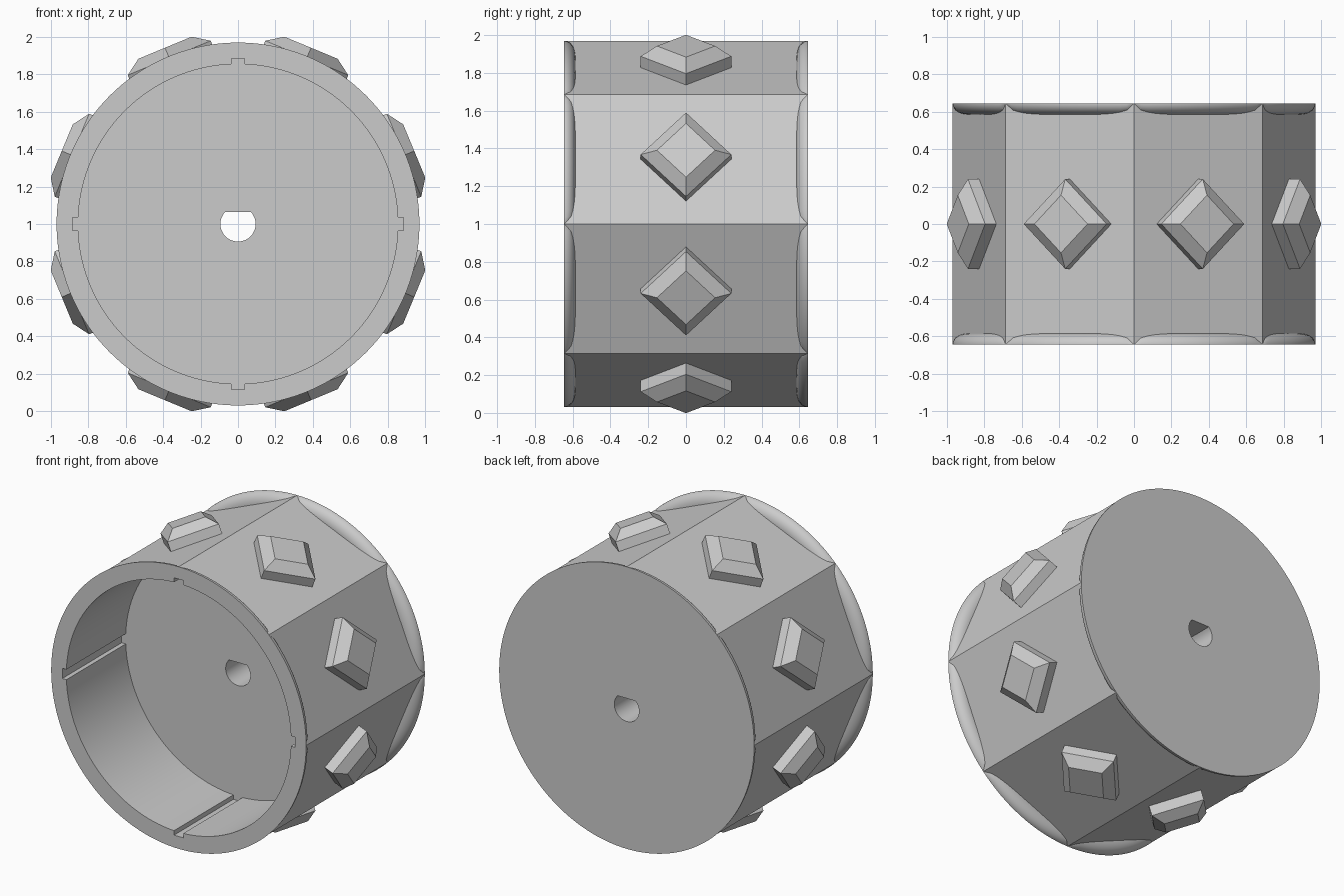
import bpy, bmesh
from math import sin, cos, pi, sqrt, asin, acos, radians
from mathutils import Vector, Matrix

cube = bpy.data.objects.get("Cube")
if cube:
    bpy.data.objects.remove(cube, do_unlink=True)

R, HALF = 0.97, 0.645             # rim radius, half width
APOTHEM = R * cos(pi / 8)         # distance to the eight flats
LIP = 0.06                        # width of the rounded rim lip
CENTRE = Vector((0, 0, 1))

grey = bpy.data.materials.new("plain_grey")
grey.use_nodes = True
colour = (0.6, 0.6, 0.6, 1)
grey.diffuse_color = colour
grey.node_tree.nodes["Principled BSDF"].inputs["Base Color"].default_value = colour


def loft(name, loops, matrix=None):
    """Skin a stack of equal-length closed loops and cap both ends."""
    bm = bmesh.new()
    rows = [[bm.verts.new(p) for p in loop] for loop in loops]
    n = len(rows[0])
    for a, b in zip(rows, rows[1:]):
        for i in range(n):
            j = (i + 1) % n
            bm.faces.new((a[i], a[j], b[j], b[i]))
    bm.faces.new(rows[0][::-1])
    bm.faces.new(rows[-1])
    bmesh.ops.remove_doubles(bm, verts=bm.verts, dist=1e-5)
    bmesh.ops.recalc_face_normals(bm, faces=bm.faces)
    if matrix:
        bm.transform(matrix)
    mesh = bpy.data.meshes.new(name)
    bm.to_mesh(mesh)
    bm.free()
    obj = bpy.data.objects.new(name, mesh)
    bpy.context.collection.objects.link(obj)
    mesh.materials.append(grey)
    return obj


def prism(name, outline, y0, y1):
    """Extrude an (x, z) outline along y."""
    return loft(name, [[CENTRE + Vector((x, y, z)) for x, z in outline] for y in (y0, y1)])


def cut(obj, cutter):
    cutter.hide_render = True
    mod = obj.modifiers.new("cut", "BOOLEAN")
    mod.operation, mod.solver, mod.object = "DIFFERENCE", "EXACT", cutter
    bpy.context.view_layer.objects.active = obj
    bpy.ops.object.modifier_apply(modifier=mod.name)
    bpy.data.objects.remove(cutter, do_unlink=True)


# Drum: octagonal flats running out into convex round rims at both ends
SEG, STEPS = 160, 12


def rim_loop(step, side):
    loop = []
    for i in range(SEG):
        a = 2 * pi * i / SEG
        flat = APOTHEM / cos((a % (pi / 4)) - pi / 8)
        t_end = acos(max(0, min(1, (flat - APOTHEM) / (R - APOTHEM))))
        t = t_end * step / STEPS
        r = APOTHEM + (R - APOTHEM) * cos(t)
        y = side * (HALF - LIP * sin(t))
        loop.append(CENTRE + Vector((r * cos(a), y, r * sin(a))))
    return loop


drum = loft("wheel_drum", [rim_loop(s, -1) for s in range(STEPS + 1)]
            + [rim_loop(s, 1) for s in range(STEPS, -1, -1)])

# Front cavity with four keyway slots along its wall
BORE, SLOT, KEY = 0.855, 0.885, 0.035
outline = []
for k in range(4):
    c, s = cos(k * pi / 2), sin(k * pi / 2)
    edge = asin(KEY / BORE)
    pts = [(SLOT, -KEY), (SLOT, KEY)]
    for i in range(33):
        a = edge + (pi / 2 - 2 * edge) * i / 32
        pts.append((BORE * cos(a), BORE * sin(a)))
    outline += [(x * c - z * s, x * s + z * c) for x, z in pts]
cut(drum, prism("cavity_cutter", outline, -HALF - 0.1, 0))

# D-shaped axle hole, flat on top
AXLE, FLAT = 0.094, 0.065
start = asin(FLAT / AXLE)
arc = [pi - start + (pi + 2 * start) * i / 40 for i in range(41)]
cut(drum, prism("axle_cutter", [(AXLE * cos(a), AXLE * sin(a)) for a in arc], -1, 1))

bpy.ops.object.select_all(action="DESELECT")
drum.select_set(True)
bpy.context.view_layer.objects.active = drum
bpy.ops.object.shade_smooth_by_angle(angle=radians(15))

# Bevelled diamond tread studs, one on each flat
for k in range(8):
    turn = Matrix.Translation(CENTRE) @ Matrix.Rotation(-(k + 0.5) * pi / 4, 4, "Y")
    layers = [(0.24, APOTHEM - 0.02), (0.24, 0.961), (0.154, 1.02)]
    loft(f"tread_stud_{k + 1}",
         [[(r, h, 0), (r, 0, h), (r, -h, 0), (r, 0, -h)] for h, r in layers], turn)
